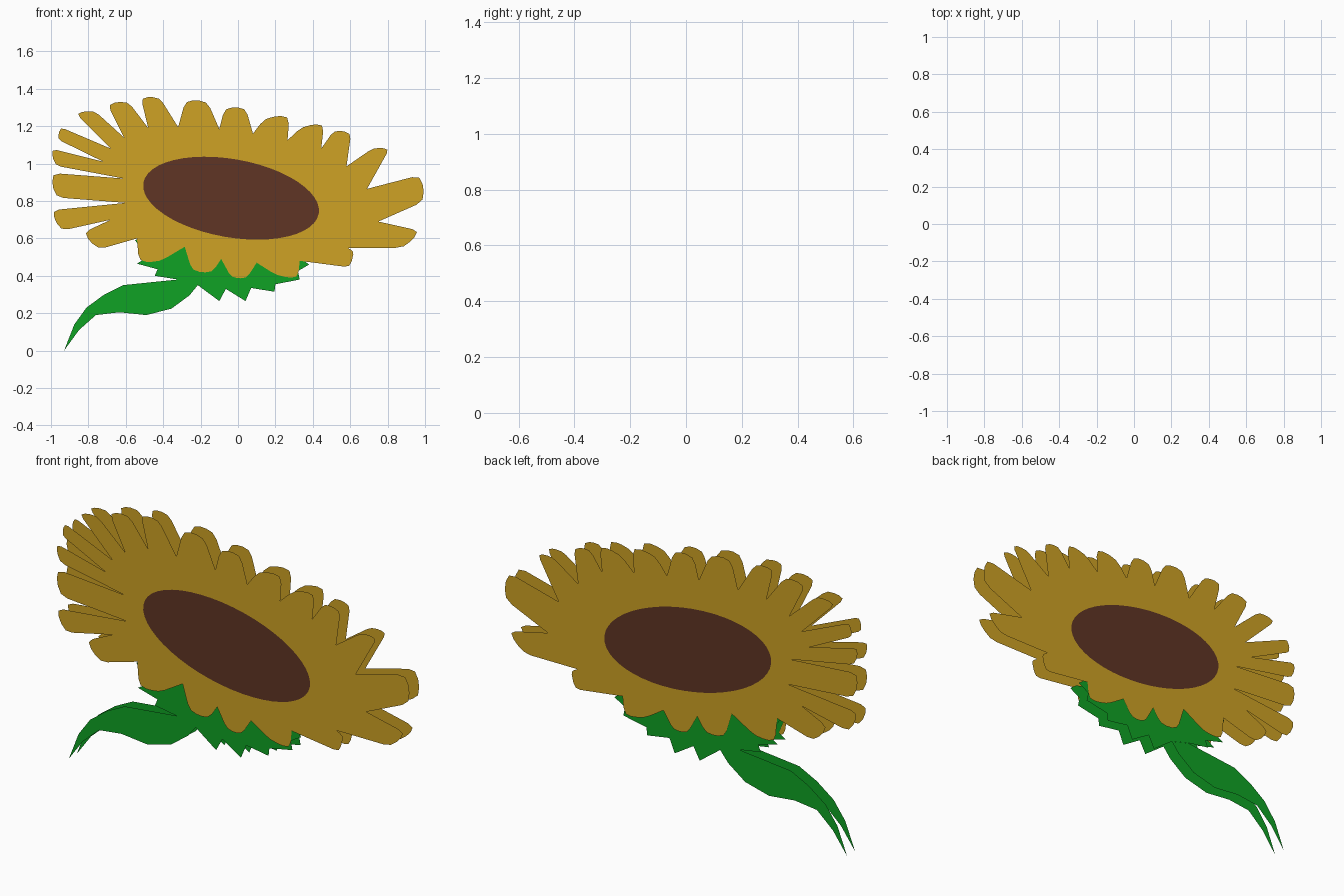
import bpy, bmesh, math
from mathutils import Vector

if "Cube" in bpy.data.objects:
    bpy.data.objects.remove(bpy.data.objects["Cube"])


def material(name, rgb):
    m = bpy.data.materials.new(name)
    m.diffuse_color = (*rgb, 1)
    m.use_nodes = True
    m.node_tree.nodes["Principled BSDF"].inputs["Base Color"].default_value = m.diffuse_color
    return m


GOLD = material("petal gold", (0.62, 0.36, 0.018))
BROWN = material("seed brown", (0.115, 0.036, 0.018))
GREEN = material("leaf green", (0.005, 0.36, 0.018))


def sheet(name, loops, y, mat):
    """Flat cut-out in the xz plane; later loops are holes."""
    bm = bmesh.new()
    for loop in loops:
        vs = [bm.verts.new((x, y, z)) for x, z in loop]
        for i, v in enumerate(vs):
            bm.edges.new((vs[i - 1], v))
    out = Vector((0, 1 if y > 0 else -1, 0))
    bmesh.ops.triangle_fill(bm, edges=bm.edges[:], use_beauty=True, normal=out)
    for f in bm.faces:
        f.normal_update()
        if f.normal.dot(out) < 0:
            f.normal_flip()
    bmesh.ops.dissolve_limit(bm, angle_limit=0.01, verts=[], edges=bm.edges[:])
    me = bpy.data.meshes.new(name)
    bm.to_mesh(me)
    bm.free()
    me.materials.append(mat)
    ob = bpy.data.objects.new(name, me)
    bpy.context.collection.objects.link(ob)


# Petals, clockwise from lower left: notch, first tip corner, second tip corner
petals = [
    (-.54, .60, -.75, .54, -.83, .63), (-.68, .70, -.95, .64, -1.0, .75),
    (-.60, .79, -.98, .82, -1.0, .95), (-.61, .92, -.98, .99, -1.0, 1.08),
    (-.72, 1.01, -.965, 1.13, -.95, 1.195), (-.68, 1.08, -.87, 1.27, -.77, 1.285),
    (-.61, 1.14, -.70, 1.32, -.59, 1.335), (-.48, 1.19, -.52, 1.355, -.42, 1.355),
    (-.32, 1.195, -.28, 1.34, -.165, 1.335), (-.10, 1.185, -.07, 1.30, .04, 1.30),
    (.08, 1.16, .145, 1.245, .275, 1.26), (.265, 1.125, .345, 1.20, .46, 1.215),
    (.445, 1.08, .515, 1.18, .605, 1.165), (.58, .985, .725, 1.085, .81, 1.08),
    (.69, .865, .98, .94, 1.0, .80), (.75, .69, .975, .64, .89, .55),
    (.585, .55, .62, .53, .60, .445), (.33, .48, .32, .385, .21, .40),
    (.10, .47, .045, .385, -.035, .39), (-.09, .49, -.14, .415, -.245, .425),
    (-.285, .555, -.42, .475, -.53, .475),
]


def rounded(p, a, q, r):
    """Three points rounding corner a between p and q."""
    s = a + (p - a).normalized() * r
    e = a + (q - a).normalized() * r
    return [s, (s + e) / 4 + a / 2, e]


outline = []
for i, p in enumerate(petals):
    n, a, b = Vector(p[:2]), Vector(p[2:4]), Vector(p[4:])
    nxt = Vector(petals[(i + 1) % len(petals)][:2])
    r = 0.36 * (a - b).length
    outline += [n] + rounded(n, a, b, min(r, .4 * (a - n).length))
    outline += rounded(a, b, nxt, min(r, .4 * (b - nxt).length))

# Tilted oval seed disc
t = math.radians(-10)
disc = []
for i in range(48):
    u, w = .476 * math.cos(i * math.pi / 24), .209 * math.sin(i * math.pi / 24)
    disc.append((-.037 + u * math.cos(t) - w * math.sin(t),
                 .815 + u * math.sin(t) + w * math.cos(t)))

# Jagged green collar below the head
calyx = [(-.55, .59), (-.53, .56), (-.50, .49), (-.54, .465), (-.43, .435),
         (-.445, .40), (-.32, .38), (-.215, .35), (-.10, .265), (-.065, .33),
         (.04, .265), (.07, .335), (.195, .315), (.20, .355), (.33, .38),
         (.32, .425), (.38, .46), (.34, .49), (0, .56), (-.50, .62)]

# Drooping leaf
leaf = [(-.93, 0), (-.875, .14), (-.81, .23), (-.715, .30), (-.615, .35),
        (-.47, .365), (-.32, .38), (-.215, .35), (-.26, .295), (-.355, .225),
        (-.49, .19), (-.635, .205), (-.76, .19), (-.85, .11)]

# Matching front and back layers
for side, s in (("front", -1), ("back", 1)):
    sheet(side + "_petals", [outline, disc], s * .039, GOLD)
    sheet(side + "_seed_disc", [disc], s * .039, BROWN)
    sheet(side + "_calyx", [calyx], s * .033, GREEN)
    sheet(side + "_leaf", [leaf], s * .032, GREEN)
